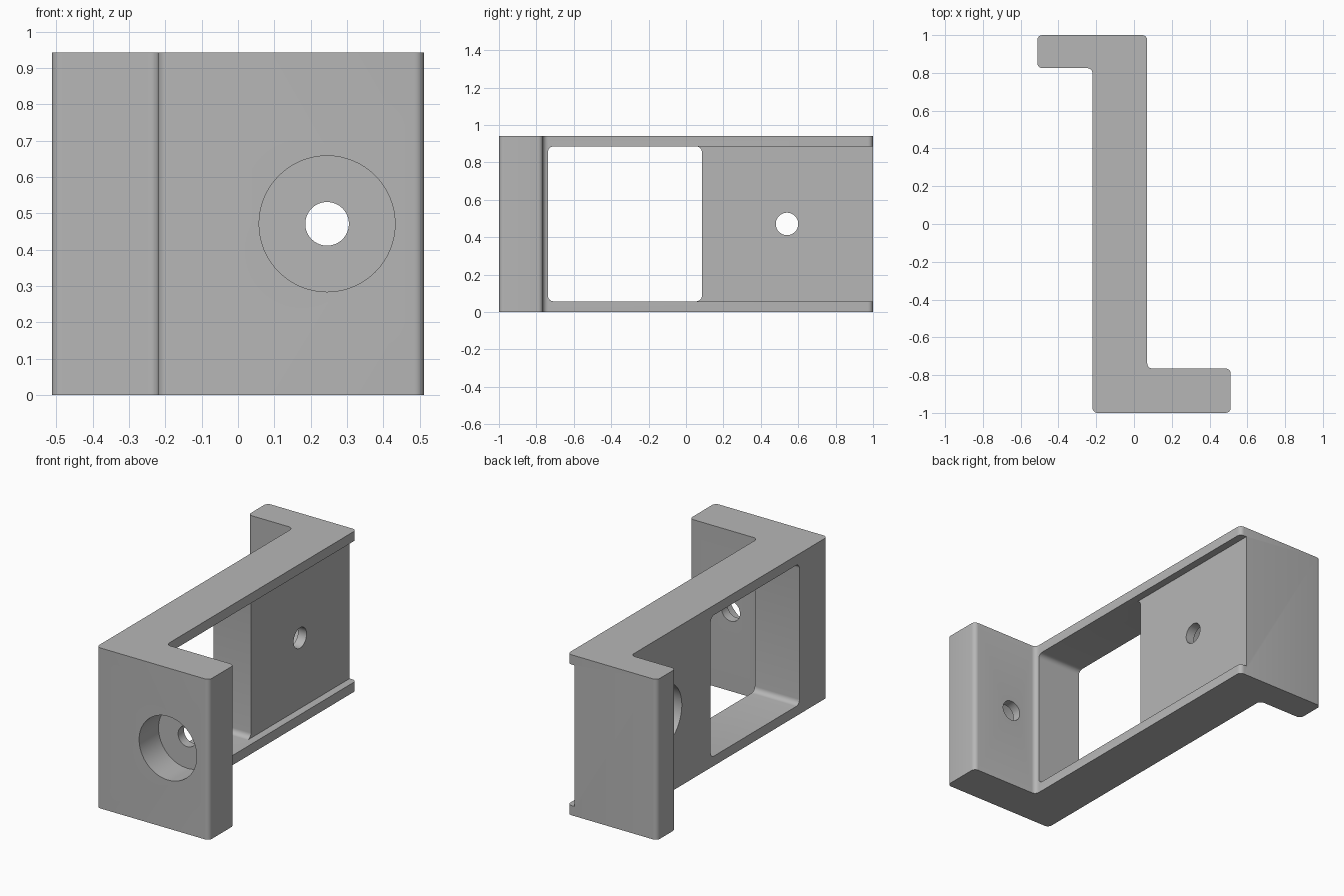
import bpy, bmesh, math
from mathutils import Matrix, Vector

default = bpy.data.objects.get("Cube")
if default:
    bpy.data.objects.remove(default, do_unlink=True)

HEIGHT = 0.942
MID = HEIGHT / 2
WEB_L, WEB_R = -0.22, 0.07      # side faces of the long web
LIP = 0.057                     # rail left above and below the window
ROUND = 0.027

grey = bpy.data.materials.new("plain grey")
grey.use_nodes = True
colour = (0.47, 0.47, 0.47, 1)
grey.diffuse_color = colour
grey.node_tree.nodes["Principled BSDF"].inputs["Base Color"].default_value = colour


def finish(bm, name):
    bmesh.ops.recalc_face_normals(bm, faces=bm.faces)
    mesh = bpy.data.meshes.new(name)
    bm.to_mesh(mesh)
    bm.free()
    mesh.materials.append(grey)
    obj = bpy.data.objects.new(name, mesh)
    bpy.context.collection.objects.link(obj)
    return obj


def round_edges(bm, axis, radius):
    """Round every edge that runs along the given axis."""
    edges = [e for e in bm.edges
             if abs((e.verts[0].co - e.verts[1].co).normalized()[axis]) > 0.99]
    bmesh.ops.bevel(bm, geom=edges, offset=radius, segments=6,
                    profile=0.5, affect='EDGES')


def box(name, low, high, radius=0):
    low, high = Vector(low), Vector(high)
    bm = bmesh.new()
    bmesh.ops.create_cube(bm, size=1, matrix=Matrix.Translation((low + high) / 2)
                          @ Matrix.Diagonal((*(high - low), 1)))
    if radius:
        round_edges(bm, 0, radius)
    return finish(bm, name)


def cylinder(name, centre, radius, length, axis):
    bm = bmesh.new()
    turn = Matrix.Rotation(math.pi / 2, 4, 'Y' if axis == 'X' else 'X')
    bmesh.ops.create_cone(bm, cap_ends=True, segments=64, radius1=radius,
                          radius2=radius, depth=length,
                          matrix=Matrix.Translation(centre) @ turn)
    return finish(bm, name)


# Bracket body: stepped outline pulled up to full height, corners rounded
outline = [(WEB_L, -1), (0.512, -1), (0.512, -0.765), (WEB_R, -0.765),
           (WEB_R, 1), (-0.512, 1), (-0.512, 0.825), (WEB_L, 0.825)]
bm = bmesh.new()
base = bm.faces.new([bm.verts.new((x, y, 0)) for x, y in outline])
up = bmesh.ops.extrude_face_region(bm, geom=[base])
bmesh.ops.translate(bm, vec=(0, 0, HEIGHT),
                    verts=[v for v in up["geom"] if isinstance(v, bmesh.types.BMVert)])
round_edges(bm, 2, ROUND)
bracket = finish(bm, "bracket_body")

# Cutters: shallow side pocket, window, and two counterbored screw holes
POCKET = WEB_R - 0.045
cutters = [
    box("pocket_cutter", (POCKET, -0.3, LIP), (0.3, 1.2, HEIGHT - LIP)),
    box("window_cutter", (-0.4, -0.738, LIP), (0.3, 0.085, HEIGHT - LIP), 0.03),
    cylinder("front_bore_cutter", (0.245, -1.01, MID), 0.187, 0.38, 'Y'),
    cylinder("front_hole_cutter", (0.245, -0.85, MID), 0.06, 0.5, 'Y'),
    cylinder("side_bore_cutter", (WEB_L - 0.01, 0.54, MID), 0.187, 0.4, 'X'),
    cylinder("side_hole_cutter", (-0.05, 0.54, MID), 0.06, 0.6, 'X'),
]

bpy.ops.object.select_all(action='DESELECT')
bpy.context.view_layer.objects.active = bracket
bracket.select_set(True)
for cutter in cutters:
    cutter.hide_render = True
    mod = bracket.modifiers.new(cutter.name, 'BOOLEAN')
    mod.operation = 'DIFFERENCE'
    mod.solver = 'EXACT'
    mod.object = cutter
    bpy.ops.object.modifier_apply(modifier=mod.name)
    bpy.data.objects.remove(cutter, do_unlink=True)

bpy.ops.object.shade_smooth_by_angle(angle=math.radians(30))
